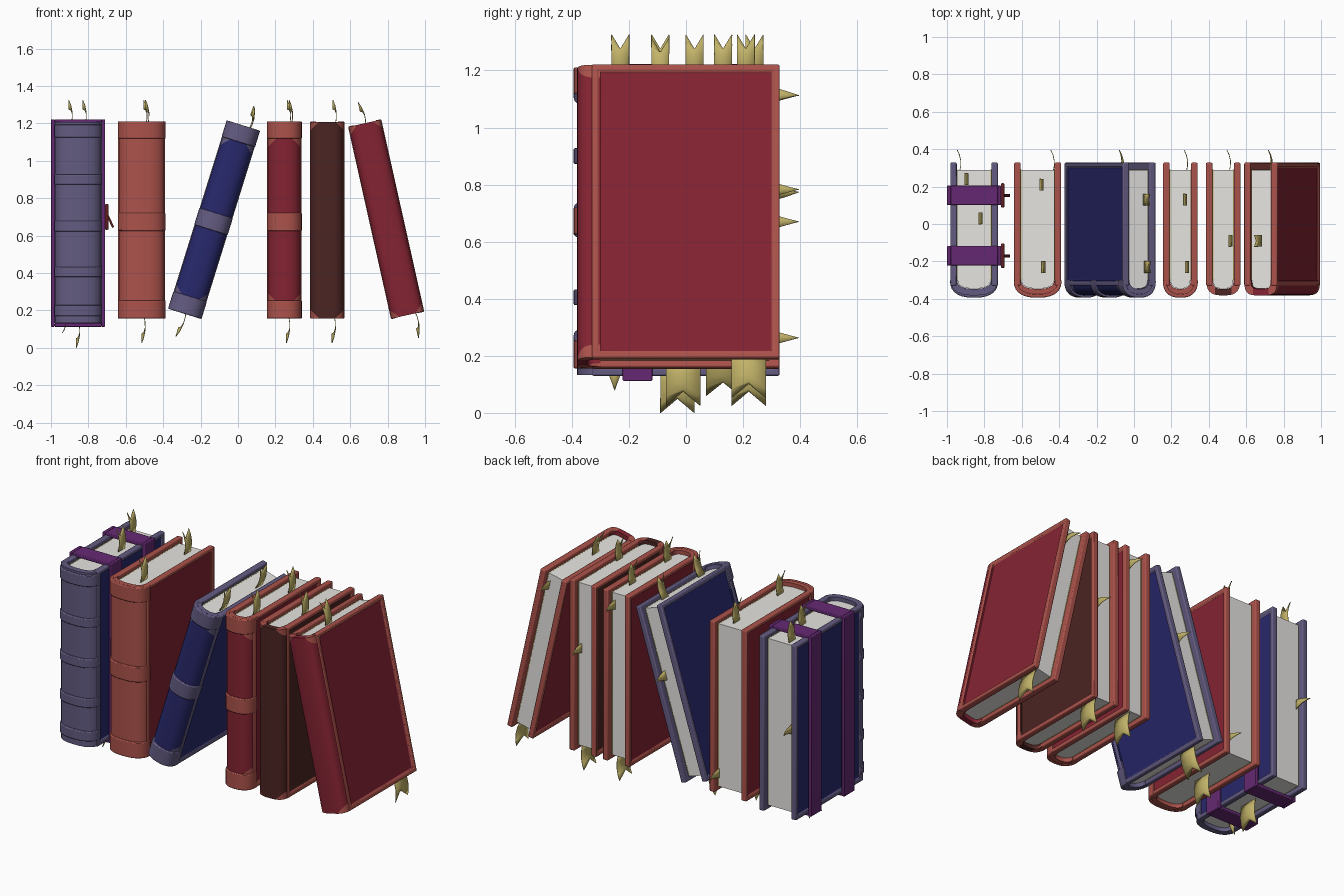
import bpy, bmesh, math
from mathutils import Matrix, Vector

if "Cube" in bpy.data.objects:
    bpy.data.objects.remove(bpy.data.objects["Cube"])

MATS = {}
for name, c in {
    "red trim": (0.41, 0.085, 0.07), "dark red": (0.23, 0.017, 0.032),
    "slate violet": (0.125, 0.105, 0.22), "navy": (0.021, 0.021, 0.15),
    "dark brown": (0.07, 0.018, 0.016), "purple": (0.13, 0.022, 0.17),
    "gold ribbon": (0.54, 0.45, 0.14), "page white": (0.84, 0.82, 0.79),
    "clasp maroon": (0.12, 0.014, 0.016)}.items():
    m = bpy.data.materials.new(name)
    m.diffuse_color = (*c, 1)
    m.use_nodes = True
    m.node_tree.nodes["Principled BSDF"].inputs["Base Color"].default_value = m.diffuse_color
    MATS[name] = m

BOARD, Y_BACK, Y_HINGE = 0.035, 0.328, -0.30


def finish(bm, name, M, *mats, bevel=0):
    bmesh.ops.recalc_face_normals(bm, faces=bm.faces)
    me = bpy.data.meshes.new(name)
    bm.to_mesh(me)
    bm.free()
    ob = bpy.data.objects.new(name, me)
    for m in mats:
        me.materials.append(MATS[m])
    ob.matrix_world = M
    bpy.context.collection.objects.link(ob)
    if bevel:
        b = ob.modifiers.new("bevel", 'BEVEL')
        b.width, b.segments, b.limit_method = bevel, 2, 'ANGLE'
    return ob


def add_box(bm, lo, hi):
    lo, hi = Vector(lo), Vector(hi)
    M = Matrix.Translation((lo + hi) / 2) @ Matrix.Diagonal((*(hi - lo), 1))
    return bmesh.ops.create_cube(bm, size=1, matrix=M)["verts"]


def arc(hw, d, p, n=14):
    """Rounded spine profile from left hinge to right hinge."""
    pts = []
    for i in range(n + 1):
        a = math.pi + math.pi * i / n
        c, s = math.cos(a), abs(math.sin(a))
        pts.append((math.copysign(abs(c) ** p, c) * hw, Y_HINGE - d * s ** p))
    return pts


def shell(hw, d, p, thick, z0, z1):
    """Curved slab following the spine profile."""
    bm = bmesh.new()
    rings = [[bm.verts.new(v) for v in ((*o, z0), (*o, z1), (*i, z1), (*i, z0))]
             for o, i in zip(arc(hw, d, p), arc(hw - thick, d - thick, p))]
    for a, b in zip(rings, rings[1:]):
        for k in range(4):
            bm.faces.new((a[k], a[(k + 1) % 4], b[(k + 1) % 4], b[k]))
    bm.faces.new(rings[0])
    bm.faces.new(rings[-1])
    return bm


def ribbon(name, M, start, out, across, length, width, notch=0.0, bend=0.02):
    """Bookmark end: swallowtail if notched, otherwise a pointed tab."""
    bm = bmesh.new()
    start, out, across = Vector(start), Vector(out), Vector(across)
    rows = []
    for t in (0, 0.3, 0.55, 0.8, 1):
        w = width / 2 * (1 if notch else max(1 - t, 0.02))
        rows.append([bm.verts.new(
            start + out * (length * t - (notch * t ** 3 if s == 0 else 0))
            + across * s * w + Vector((bend * math.sin(t * 2.6) - bend * t, 0, 0)))
            for s in (-1, 0, 1)])
    for a, b in zip(rows, rows[1:]):
        for k in (0, 1):
            bm.faces.new((a[k], a[k + 1], b[k + 1], b[k]))
    ob = finish(bm, name, M, "gold ribbon")
    s = ob.modifiers.new("thickness", 'SOLIDIFY')
    s.thickness, s.offset = 0.004, 0


def book(tag, x, z, lean, hw, hh, trim, panel, spine, bands, p, tops, fore, bottom):
    M = Matrix.Translation((x, 0, z)) @ Matrix.Rotation(math.radians(lean), 4, 'Y')
    # cover boards with a recessed coloured panel on the outside
    for s, side in ((-1, "left"), (1, "right")):
        bm = bmesh.new()
        xs = sorted((s * hw, s * (hw - BOARD)))
        add_box(bm, (xs[0], Y_HINGE - 0.03, -hh), (xs[1], Y_BACK, hh))
        bmesh.ops.recalc_face_normals(bm, faces=bm.faces)
        f = [f for f in bm.faces if f.normal.x * s > 0.9]
        bmesh.ops.inset_region(bm, faces=f, thickness=0.034, depth=0)
        bmesh.ops.inset_region(bm, faces=f, thickness=0.003, depth=-0.012)
        f[0].material_index = 1
        finish(bm, f"{tag}_{side}_cover", M, trim, panel, bevel=0.006)
    # rounded spine, with trim-coloured corner triangles
    bm = shell(hw - 0.002, 0.082, p, 0.035, -hh + 0.002, hh - 0.002)
    if spine != trim:
        cut = 0.05
        zt = hh - (0.09 if bands else 0)
        corners = [(a, b) for a in (-1, 1) for b in (-1, 1)]
        for sx, sz in corners:
            bmesh.ops.bisect_plane(bm, geom=bm.verts[:] + bm.edges[:] + bm.faces[:],
                                   plane_co=(sx * (hw - cut), 0, sz * zt),
                                   plane_no=Vector((sx, 0, sz)).normalized())
        for f in bm.faces:
            c = f.calc_center_median()
            if any(sx * c.x - hw + cut + sz * c.z - zt > 0 for sx, sz in corners):
                f.material_index = 1
    finish(bm, f"{tag}_spine", M, spine, trim)
    # raised bands
    for i, (bz, bh) in enumerate(bands):
        bm = shell(hw + 0.002, 0.094, p, 0.02, bz - bh / 2, bz + bh / 2)
        finish(bm, f"{tag}_spine_band_{i + 1}", M, trim, bevel=0.005)
    # page block with rounded back, and gold end sheets
    pw, ph = hw - BOARD - 0.004, hh - 0.025
    bm = bmesh.new()
    prof = [(pw, 0.29), (-pw, 0.29)] + arc(pw, 0.045, p)
    face = bm.faces.new([bm.verts.new((*q, -ph)) for q in prof])
    ext = bmesh.ops.extrude_face_region(bm, geom=[face])["geom"]
    bmesh.ops.translate(bm, vec=(0, 0, 2 * ph),
                        verts=[v for v in ext if isinstance(v, bmesh.types.BMVert)])
    finish(bm, f"{tag}_pages", M, "page white")
    bm = bmesh.new()
    for s in (-1, 1):
        xs = sorted((s * pw, s * (pw + 0.004)))
        add_box(bm, (xs[0], Y_HINGE, -ph - 0.001), (xs[1], 0.291, ph + 0.001))
    finish(bm, f"{tag}_end_sheets", M, "gold ribbon")
    # bookmark ribbons
    for i, (rx, ry) in enumerate(tops):
        ribbon(f"{tag}_top_ribbon_{i + 1}", M, (rx, ry, hh - 0.03), (0, 0, 1), (0, 1, 0),
               0.145, 0.062, 0.05)
    ribbon(f"{tag}_side_ribbon", M, (fore[0], 0.27, fore[1]), (0, 1, 0), (0, 0, 1),
           0.125, 0.07)
    ribbon(f"{tag}_bottom_ribbon", M, (bottom[0], bottom[1], -hh + 0.03), (0, 0, -1),
           (0, 1, 0), 0.16, 0.12, 0.05)
    return M


H = 0.5275
three = [(H - 0.046, 0.092), (-0.01, 0.095), (-H + 0.049, 0.098)]
RED, DRED, SLATE, NAVY = "red trim", "dark red", "slate violet", "navy"

M1 = book("strapped_book", -0.855, 0.67, 0, 0.127, 0.54, SLATE, NAVY, SLATE,
          [(0.49, 0.07), (0.23, 0.055), (-0.02, 0.055), (-0.265, 0.055), (-0.47, 0.06)],
          0.8, [(-0.04, 0.24), (0.035, 0.03)], (-0.08, 0), (0, -0.03))
book("thick_red_book", -0.515, 0.683, 0, 0.126, H, RED, DRED, RED, three, 0.8,
     [(0.02, 0.21), (0.03, -0.23)], (0.08, -0.42), (0.01, -0.01))
book("leaning_blue_book", -0.128, 0.685, 17.3, 0.092, H, SLATE, NAVY, NAVY, three, 0.8,
     [(0.03, 0.13), (0.035, -0.23)], (0.03, 0.1), (0, 0.13))
book("banded_red_book", 0.248, 0.683, 0, 0.092, H, RED, DRED, DRED, three, 0.8,
     [(0.025, 0.13), (0.035, -0.23)], (0.03, 0.43), (0.02, 0.22))
book("brown_book", 0.477, 0.683, 0, 0.092, H, RED, "dark brown", "dark brown", [], 0.7,
     [(0.04, -0.09)], (0.03, 0.1), (0.035, 0.22))
book("leaning_red_book", 0.792, 0.688, -12.6, 0.091, H, RED, DRED, DRED, [], 0.55,
     [(0.0, -0.09)], (0.03, 0.43), (0.04, 0.22))
ribbon("strapped_book_small_ribbon", M1, (-0.075, -0.25, -0.5), (0, 0, -1), (0, 1, 0),
       0.09, 0.07)

# straps around the first book, each with a clasp and pin
for tag, y in (("front", -0.17), ("back", 0.153)):
    bm = bmesh.new()
    X, Z, t, w = 0.145, 0.555, 0.02, 0.052
    for s in (-1, 1):
        a, b = sorted((s * X, s * (X - t)))
        add_box(bm, (a, -w, -Z), (b, w, Z))
        a, b = sorted((s * Z, s * (Z - t)))
        add_box(bm, (-X + t, -w, a), (X - t, w, b))
    finish(bm, f"{tag}_strap", Matrix.Translation((-0.855, y, 0.667)), "purple", bevel=0.004)
    C = Matrix.Translation((-0.70, y, 0.70))
    bm = bmesh.new()
    add_box(bm, (-0.012, -0.066, -0.07), (0.008, 0.066, 0.07))
    finish(bm, f"{tag}_clasp", C, "clasp maroon", bevel=0.008)
    bm = bmesh.new()
    add_box(bm, (-0.006, -0.008, -0.035), (0.006, 0.008, 0.035))
    finish(bm, f"{tag}_clasp_pin", C @ Matrix.Translation((0.018, 0, -0.025))
           @ Matrix.Rotation(math.radians(-25), 4, 'Y'), "clasp maroon")

# smooth shading with sharp edges kept
for ob in bpy.context.collection.objects:
    ob.select_set(True)
    bpy.context.view_layer.objects.active = ob
bpy.ops.object.shade_smooth_by_angle(angle=math.radians(35))
